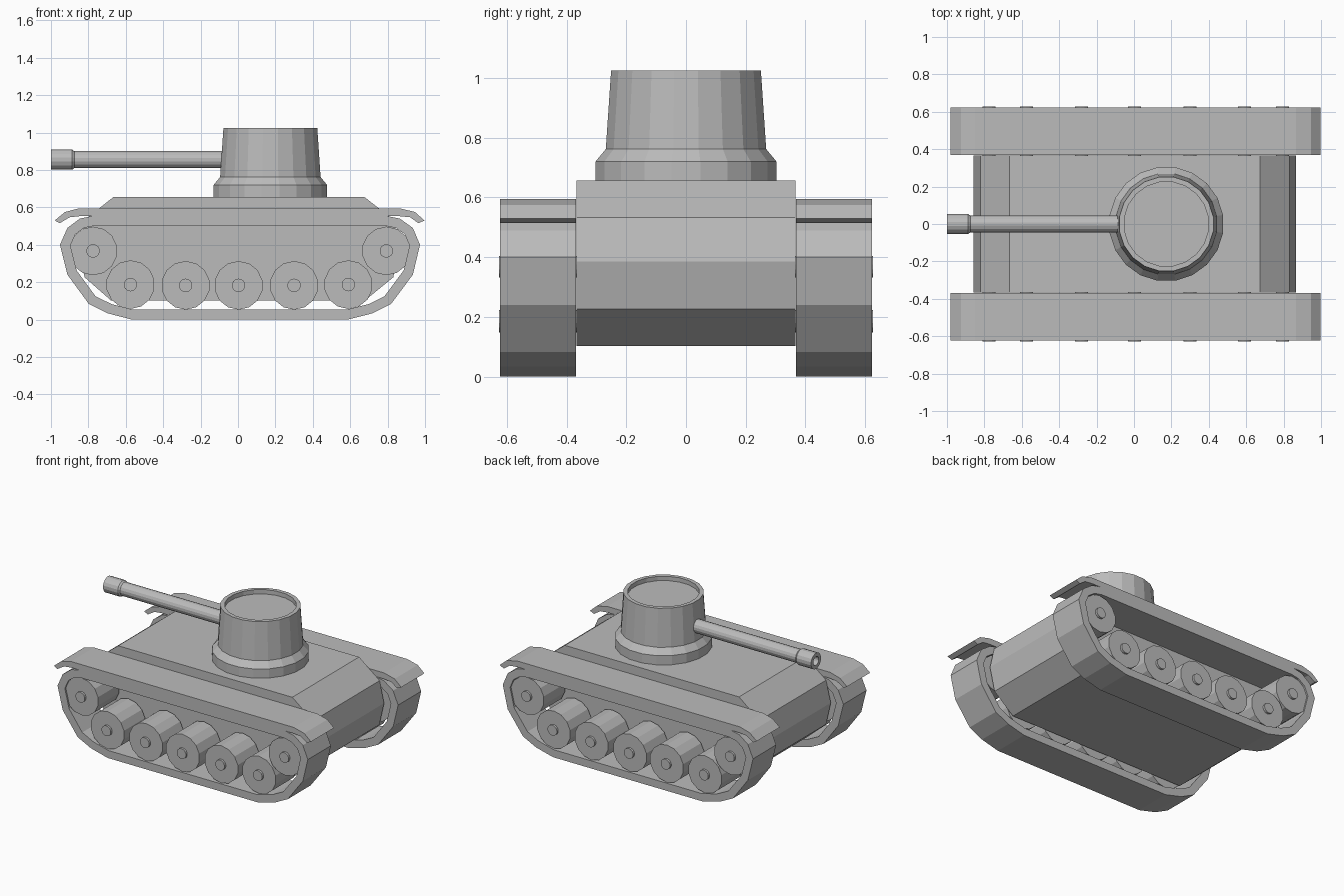
import bpy, bmesh, math
from mathutils import Vector

if "Cube" in bpy.data.objects:
    bpy.data.objects.remove(bpy.data.objects["Cube"])

grey = bpy.data.materials.new("light grey")
grey.diffuse_color = (0.5, 0.5, 0.5, 1)
grey.use_nodes = True
grey.node_tree.nodes["Principled BSDF"].inputs["Base Color"].default_value = grey.diffuse_color


def finish(name, bm):
    bmesh.ops.recalc_face_normals(bm, faces=bm.faces)
    me = bpy.data.meshes.new(name)
    bm.to_mesh(me)
    bm.free()
    me.materials.append(grey)
    ob = bpy.data.objects.new(name, me)
    bpy.context.collection.objects.link(ob)
    return ob


def slab(name, pts, y0, y1):
    """Extrude an x-z outline from y0 to y1."""
    bm = bmesh.new()
    f = bm.faces.new([bm.verts.new((x, y0, z)) for x, z in pts])
    r = bmesh.ops.extrude_face_region(bm, geom=[f])
    vs = [v for v in r["geom"] if isinstance(v, bmesh.types.BMVert)]
    bmesh.ops.translate(bm, verts=vs, vec=(0, y1 - y0, 0))
    return finish(name, bm)


def lathe(name, profile, sides, place, offset=0.5):
    """Revolve (radius, height) points; place maps local axes to the model."""
    bm = bmesh.new()
    rings = []
    for r, h in profile:
        ring = []
        for i in range(sides):
            a = (i + offset) * math.tau / sides
            ring.append(bm.verts.new(place(r * math.cos(a), r * math.sin(a), h)))
        rings.append(ring)
    for a, b in zip(rings, rings[1:]):
        for i in range(sides):
            j = (i + 1) % sides
            bm.faces.new((a[i], a[j], b[j], b[i]))
    bm.faces.new(rings[0])
    bm.faces.new(rings[-1])
    return finish(name, bm)


def inset(pts, d):
    """Move a counter-clockwise outline inwards by d with mitred corners."""
    out = []
    for i, p in enumerate(pts):
        p = Vector(p)
        e1 = (p - Vector(pts[i - 1])).normalized()
        e2 = (Vector(pts[(i + 1) % len(pts)]) - p).normalized()
        n1, n2 = Vector((-e1.y, e1.x)), Vector((-e2.y, e2.x))
        out.append(p + (n1 + n2) * d / (1 + n1.dot(n2)))
    return out


def band(name, outer, d, y0, y1):
    """Hollow belt following an x-z outline."""
    bm = bmesh.new()
    inner = inset(outer, d)
    loops = [[bm.verts.new((p[0], y, p[1])) for p in o]
             for o, y in ((outer, y0), (outer, y1), (inner, y1), (inner, y0))]
    n = len(outer)
    for k in range(4):
        a, b = loops[k], loops[(k + 1) % 4]
        for i in range(n):
            j = (i + 1) % n
            bm.faces.new((a[i], a[j], b[j], b[i]))
    return finish(name, bm)


# Hull
slab("hull", [(-0.665, 0.656), (-0.82, 0.533), (-0.857, 0.386), (-0.82, 0.226),
              (-0.68, 0.103), (0.68, 0.103), (0.83, 0.226), (0.867, 0.386),
              (0.832, 0.533), (0.675, 0.656)], -0.367, 0.367)

# Running gear, once per side
track = [(-0.567, 0), (0.587, 0), (0.717, 0.033), (0.818, 0.083), (0.935, 0.24),
         (0.973, 0.40), (0.935, 0.49), (0.865, 0.54), (0.79, 0.555),
         (-0.77, 0.555), (-0.845, 0.54), (-0.912, 0.49), (-0.952, 0.40),
         (-0.912, 0.24), (-0.797, 0.083), (-0.695, 0.033)]
fender = [(-0.98, 0.53), (-0.925, 0.575), (-0.85, 0.595), (0.865, 0.595),
          (0.946, 0.575), (0.997, 0.53), (0.965, 0.515), (0.92, 0.547),
          (0.86, 0.553), (-0.845, 0.553), (-0.90, 0.547), (-0.953, 0.515)]
wheels = [(-0.775, 0.367), (-0.575, 0.187), (-0.28, 0.183), (0.003, 0.183),
          (0.30, 0.183), (0.59, 0.187), (0.793, 0.367)]
for side, s in (("front", -1), ("back", 1)):
    band(side + "_track", track, 0.053, s * 0.369, s * 0.623)
    slab(side + "_fender", fender, s * 0.369, s * 0.623)
    for i, (cx, cz) in enumerate(wheels):
        lathe(f"{side}_wheel_{i + 1}",
              [(0.036, 0.365), (0.036, 0.38), (0.13, 0.38), (0.13, 0.612),
               (0.036, 0.612), (0.036, 0.627)], 14,
              lambda u, v, h: (cx + u, s * h, cz + v))

# Turret with collar and recessed roof
lathe("turret", [(0.307, 0.65), (0.307, 0.72), (0.272, 0.762), (0.254, 1.025),
                 (0.227, 1.025), (0.227, 0.995)], 20,
      lambda u, v, h: (0.173 + u, v, h))

# Gun barrel with hollow muzzle
lathe("gun", [(0.046, 0.0), (0.046, -0.875), (0.055, -0.887), (0.055, -1.0),
              (0.03, -1.0), (0.03, -0.9)], 16,
      lambda u, v, h: (h, u, 0.855 + v))
